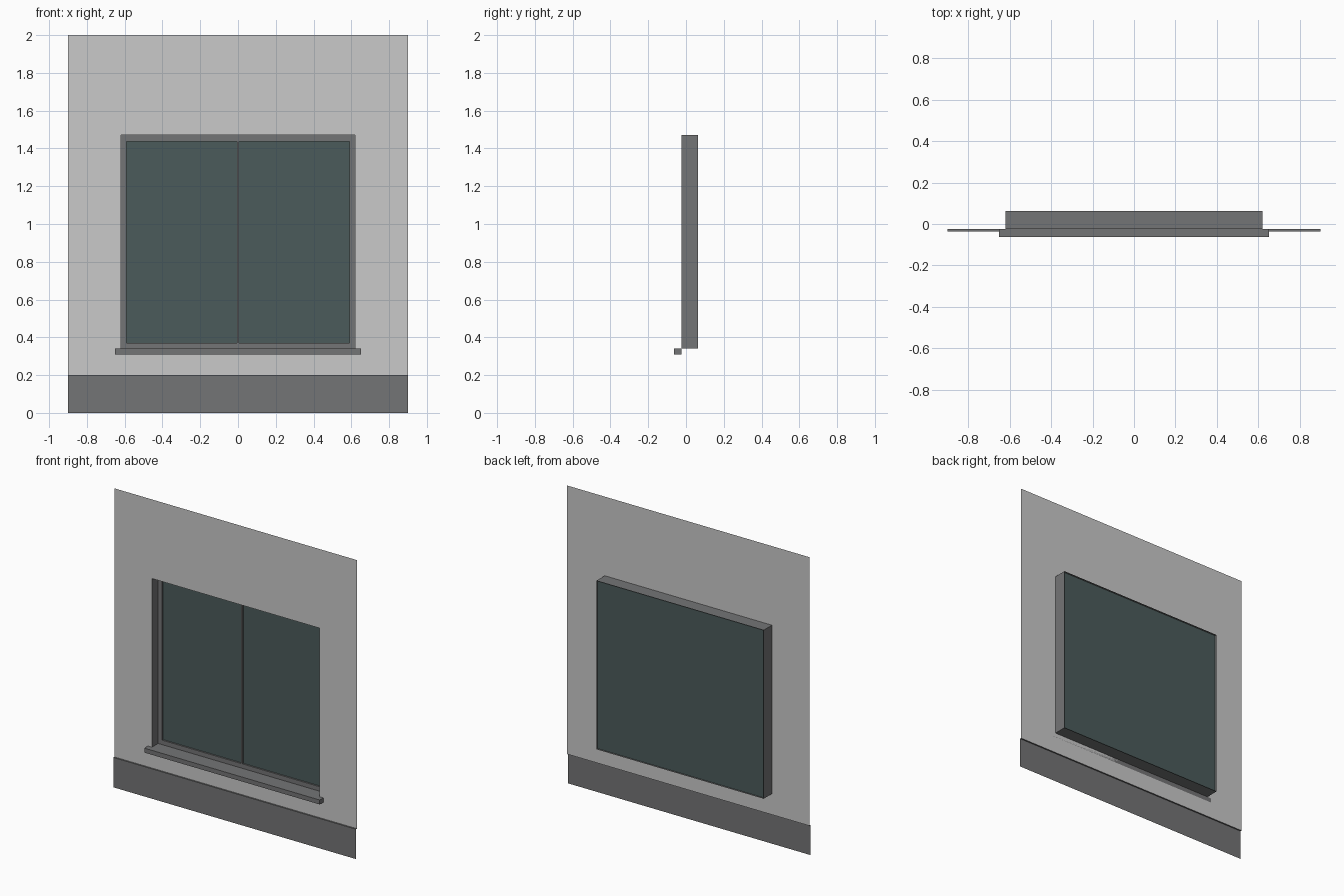
import bpy
import bmesh

cube = bpy.data.objects.get("Cube")
if cube:
    bpy.data.objects.remove(cube, do_unlink=True)


def material(name, rgb):
    mat = bpy.data.materials.new(name)
    mat.use_nodes = True
    mat.diffuse_color = (*rgb, 1)
    node = next(n for n in mat.node_tree.nodes if n.type == "BSDF_PRINCIPLED")
    node.inputs["Base Color"].default_value = (*rgb, 1)
    return mat


PLASTER = material("light plaster", (0.59, 0.59, 0.59))
GREY = material("dark grey", (0.175, 0.177, 0.18))
GLASS = material("dark teal glass", (0.071, 0.105, 0.104))

# Depths, and rectangles as (half width, bottom, top)
WALL_Y, BASE_Y, FRAME_Y, GLASS_Y, BACK_Y = -0.025, -0.035, 0.04, 0.05, 0.063
SILL_Y = -0.063
BASE_TOP = 0.2
WALL = (0.9, BASE_TOP, 2.0)
OPENING = (0.62, 0.34, 1.47)
PANE = (0.59, 0.37, 1.438)


def loop(bm, rect, y):
    """Four corner vertices of an upright rectangle, seen from the front."""
    w, low, high = rect
    corners = ((-w, low), (w, low), (w, high), (-w, high))
    return [bm.verts.new((x, y, z)) for x, z in corners]


def bridge(bm, outer, inner):
    for i in range(4):
        j = (i + 1) % 4
        bm.faces.new((outer[i], outer[j], inner[j], inner[i]))


def finish(name, bm, mat):
    mesh = bpy.data.meshes.new(name)
    bm.to_mesh(mesh)
    bm.free()
    mesh.materials.append(mat)
    obj = bpy.data.objects.new(name, mesh)
    bpy.context.collection.objects.link(obj)
    return obj


def surround(name, steps, mat):
    """Skin a chain of nested rectangles, each given as (rect, y)."""
    bm = bmesh.new()
    loops = [loop(bm, rect, y) for rect, y in steps]
    for outer, inner in zip(loops, loops[1:]):
        bridge(bm, outer, inner)
    return finish(name, bm, mat)


def box(name, half_width, y0, y1, z0, z1, mat):
    bm = bmesh.new()
    bmesh.ops.create_cube(bm, size=1)
    bmesh.ops.scale(bm, verts=bm.verts, vec=(2 * half_width, y1 - y0, z1 - z0))
    bmesh.ops.translate(bm, verts=bm.verts, vec=(0, (y0 + y1) / 2, (z0 + z1) / 2))
    return finish(name, bm, mat)


# Thin wall sheet with the window opening
surround("wall", [(WALL, WALL_Y), (OPENING, WALL_Y)], PLASTER)

# Reveal lining running back from the opening
surround("window_reveal", [(OPENING, WALL_Y), (OPENING, BACK_Y)], GREY)

# Window frame with its inner edge
surround("window_frame", [(OPENING, FRAME_Y), (PANE, FRAME_Y), (PANE, GLASS_Y)], GREY)

# Centre bar and sill
box("centre_bar", 0.006, FRAME_Y, GLASS_Y - 0.001, PANE[1], PANE[2], GREY)
box("window_sill", 0.65, SILL_Y, WALL_Y, 0.31, OPENING[1], GREY)

# Glass sheet filling the reveal behind the frame
bm = bmesh.new()
bm.faces.new(loop(bm, OPENING, GLASS_Y))
finish("glass", bm, GLASS)

# Plinth: open front sheet with a narrow top ledge
bm = bmesh.new()
front = loop(bm, (WALL[0], 0, BASE_TOP), BASE_Y)
bm.faces.new(front)
back = [bm.verts.new((x, WALL_Y, BASE_TOP)) for x in (WALL[0], -WALL[0])]
bm.faces.new((front[3], front[2], back[0], back[1]))
finish("plinth", bm, GREY)
